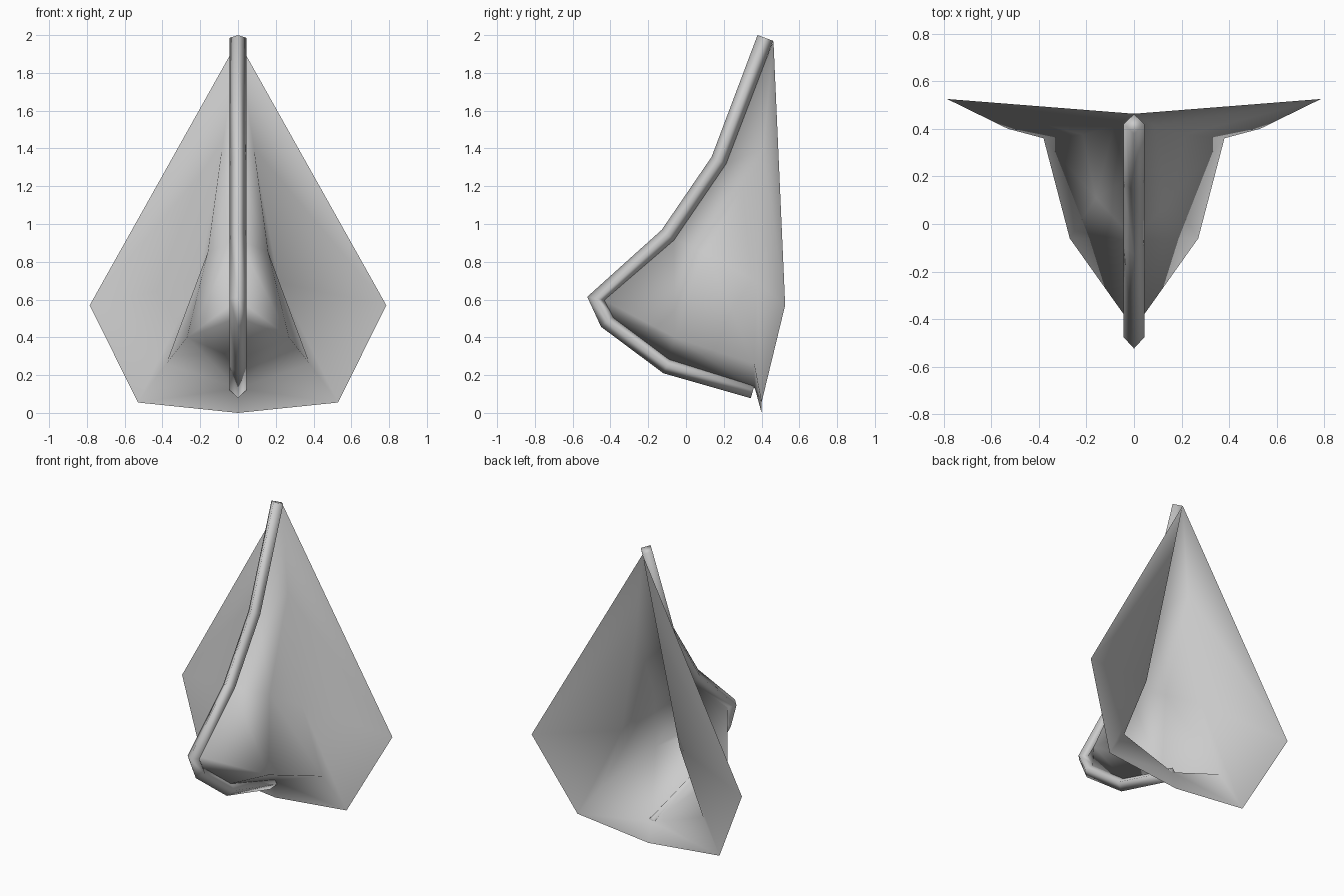
import bpy, math
from mathutils import Vector

if "Cube" in bpy.data.objects:
    bpy.data.objects.remove(bpy.data.objects["Cube"])


def make(name, verts, faces, angle):
    mesh = bpy.data.meshes.new(name)
    mesh.from_pydata(verts, [], faces)
    mesh.update()
    ob = bpy.data.objects.new(name, mesh)
    bpy.context.collection.objects.link(ob)
    bpy.ops.object.select_all(action='DESELECT')
    ob.select_set(True)
    bpy.context.view_layer.objects.active = ob
    bpy.ops.object.mode_set(mode='EDIT')
    bpy.ops.mesh.select_all(action='SELECT')
    bpy.ops.mesh.normals_make_consistent(inside=False)
    bpy.ops.object.mode_set(mode='OBJECT')
    bpy.ops.object.shade_smooth_by_angle(angle=math.radians(angle))
    return ob


# folded hood: right half, open at the back
p = {
    'apex': (0, .463, 1.97), 'm1': (0, .205, 1.315), 'm2': (0, -.065, .92),
    'nose': (0, -.44, .6), 'chin': (0, -.395, .505), 'm4': (0, -.095, .28),
    'm5': (0, .365, .13), 'foot': (0, .40, 0),
    'crease': (.085, .41, 1.4), 'valley': (.215, .375, .69),
    'cheek': (.16, .11, .85), 'jaw': (.27, -.06, .40), 'sill': (.38, .36, .26),
    'tip': (.785, .525, .57), 'corner': (.53, .40, .055),
}
faces = ["apex m1 crease", "m1 m2 cheek crease", "m2 nose jaw cheek",
         "crease cheek valley", "cheek jaw sill valley", "nose chin jaw",
         "chin m4 jaw", "m4 m5 jaw", "m5 sill jaw", "m5 foot corner", "m5 corner sill",
         "apex crease tip", "crease valley tip", "valley corner tip",
         "valley sill corner"]
keys = list(p)
hood = make("hood", list(p.values()),
            [[keys.index(k) for k in f.split()] for f in faces], 180)
mir = hood.modifiers.new("mirror", 'MIRROR')
mir.use_clip = True

# diamond-section rib following the centre fold
path = [(.42, 1.985), (.175, 1.335), (-.095, .94), (-.475, .605),
        (-.415, .485), (-.10, .25), (.355, .12)]
pts = [Vector(q) for q in path]
R, N = .044, 4
verts, quads = [], []
for i, c in enumerate(pts):
    a = (c - pts[i - 1]).normalized() if i else None
    b = (pts[i + 1] - c).normalized() if i < len(pts) - 1 else None
    a, b = a or b, b or a
    t = (a + b).normalized()
    side = Vector((t.y, -t.x)) / max(t.dot(a), .9)
    for k in range(N):
        g = 2 * math.pi * k / N
        q = c + side * (R * math.cos(g))
        verts.append((R * math.sin(g), q.x, q.y))
for i in range(len(pts) - 1):
    for k in range(N):
        n = (k + 1) % N
        quads.append([i * N + k, i * N + n, (i + 1) * N + n, (i + 1) * N + k])
quads += [list(range(N)), list(range((len(pts) - 1) * N, len(pts) * N))]
make("centre_rib", verts, quads, 180)
